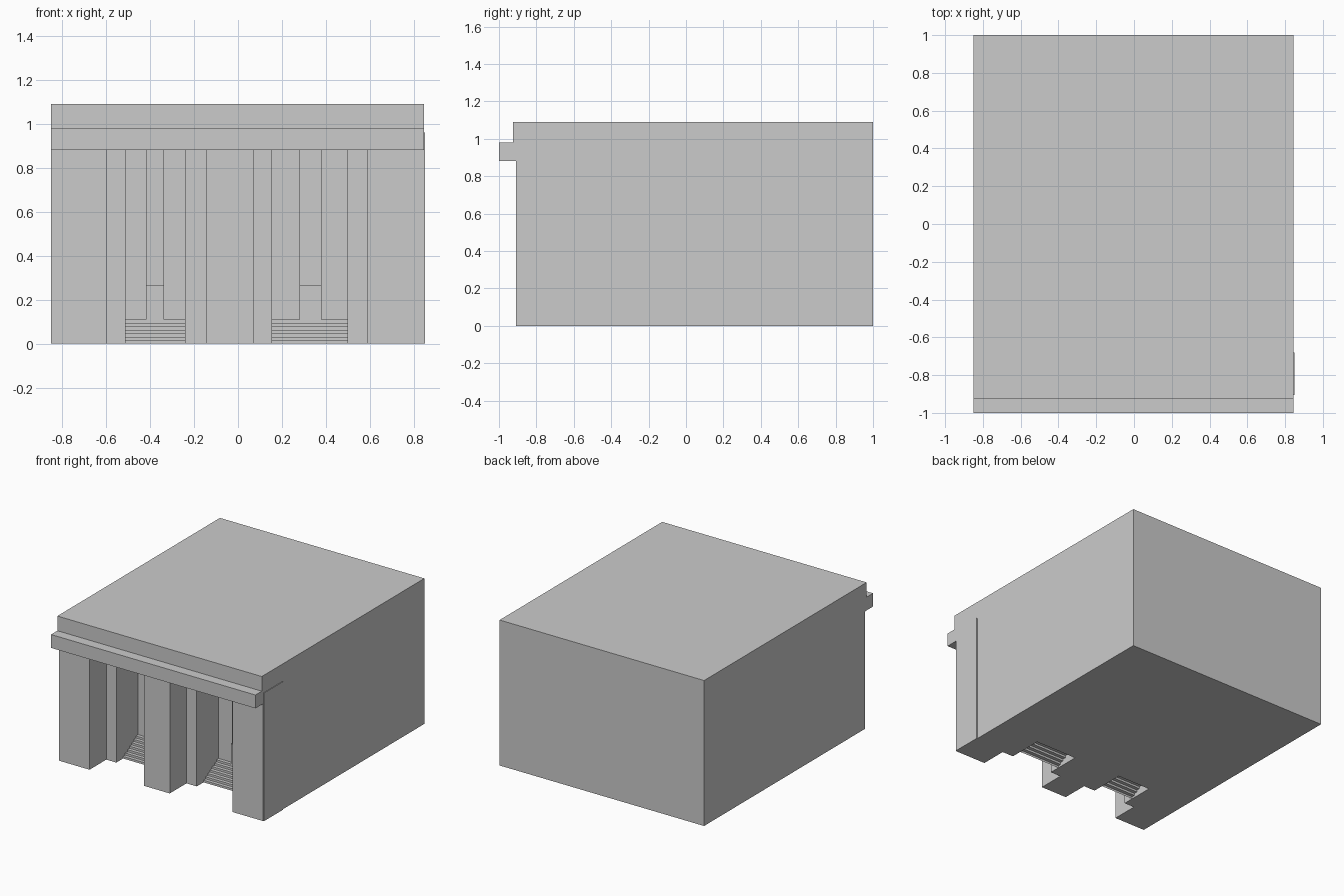
import bpy, bmesh

if "Cube" in bpy.data.objects:
    bpy.data.objects.remove(bpy.data.objects["Cube"])


def link_mesh(name, bm):
    me = bpy.data.meshes.new(name)
    bm.to_mesh(me)
    bm.free()
    ob = bpy.data.objects.new(name, me)
    bpy.context.collection.objects.link(ob)
    return ob


def prism(name, pts, vec):
    """Close a planar outline and extrude it along vec."""
    bm = bmesh.new()
    face = bm.faces.new([bm.verts.new(p) for p in pts])
    ext = bmesh.ops.extrude_face_region(bm, geom=[face], use_keep_orig=True)
    verts = [g for g in ext["geom"] if isinstance(g, bmesh.types.BMVert)]
    bmesh.ops.translate(bm, verts=verts, vec=vec)
    bmesh.ops.recalc_face_normals(bm, faces=bm.faces)
    return link_mesh(name, bm)


def box(name, x0, x1, y0, y1, z0, z1):
    return prism(name, [(x0, y0, z0), (x1, y0, z0), (x1, y1, z0), (x0, y1, z0)],
                 (0, 0, z1 - z0))


X0, X1 = -0.85, 0.845
CEIL, PIER_Y, STAIR_Y, BACK_Y = 0.88, -0.71, -0.63, -0.45
RISE, STEPS = 0.11, 7

# Building block: side profile with parapet and cornice
profile = [(1, 0), (1, 1.09), (-0.925, 1.09), (-0.925, 0.98), (-1, 0.98),
           (-1, CEIL), (-0.908, CEIL), (-0.908, 0)]
building = prism("building", [(X0, y, z) for y, z in profile], (X1 - X0, 0, 0))


def entrance(side, outer0, inner0, inner1, outer1, door0, door1):
    # Stepped recess cut into the front
    outline = [(outer0, -0.99), (outer1, -0.99), (outer1, PIER_Y), (inner1, PIER_Y),
               (inner1, BACK_Y), (inner0, BACK_Y), (inner0, PIER_Y), (outer0, PIER_Y)]
    cutter = prism(side + "_recess_cutter", [(x, y, -0.1) for x, y in outline],
                   (0, 0, CEIL + 0.1))
    cutter.hide_render = True
    cutter.hide_set(True)
    mod = building.modifiers.new(side + "_recess", "BOOLEAN")
    mod.operation = "DIFFERENCE"
    mod.solver = "EXACT"
    mod.object = cutter

    # Stairs: open sheet of risers and treads
    path = [(STAIR_Y, 0)]
    for i in range(STEPS):
        z = RISE * (i + 1) / STEPS
        path += [(STAIR_Y + (BACK_Y - STAIR_Y) * i / STEPS, z),
                 (STAIR_Y + (BACK_Y - STAIR_Y) * (i + 1) / STEPS, z)]
    bm = bmesh.new()
    rows = [[bm.verts.new((x, y, z)) for x in (inner0, inner1)] for y, z in path]
    for a, b in zip(rows, rows[1:]):
        bm.faces.new((a[0], a[1], b[1], b[0]))
    link_mesh(side + "_stairs", bm)

    # Door strip with a lower panel on the back wall
    strip = [(BACK_Y, RISE), (BACK_Y - 0.03, RISE), (BACK_Y - 0.03, 0.265),
             (BACK_Y - 0.02, 0.265), (BACK_Y - 0.02, CEIL), (BACK_Y, CEIL)]
    prism(side + "_door", [(door0, y, z) for y, z in strip], (door1 - door0, 0, 0))


entrance("left", -0.595, -0.512, -0.24, -0.145, -0.418, -0.337)
entrance("right", 0.07, 0.155, 0.498, 0.59, 0.28, 0.38)

# Thin pilaster face on the right side
box("side_pilaster", 0.84, 0.85, -0.905, -0.68, 0, 0.96)
